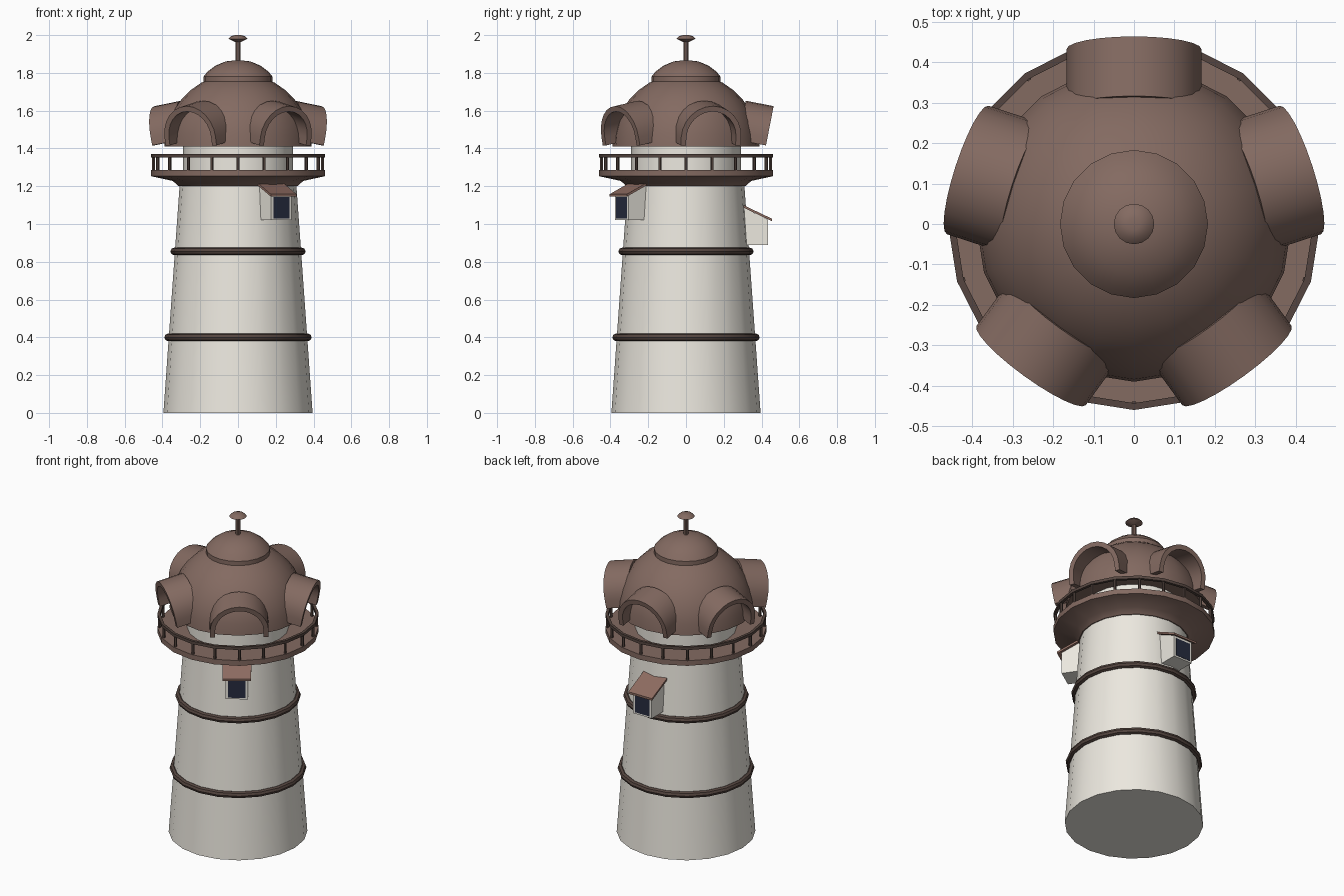
import bpy, bmesh
from math import sin, cos, pi, radians
from mathutils import Matrix, Vector

if "Cube" in bpy.data.objects:
    bpy.data.objects.remove(bpy.data.objects["Cube"])

def material(name, rgb):
    m = bpy.data.materials.new(name)
    m.diffuse_color = (*rgb, 1)
    m.use_nodes = True
    m.node_tree.nodes["Principled BSDF"].inputs["Base Color"].default_value = m.diffuse_color
    return m

WHITE = material("plaster", (0.84, 0.81, 0.74))
BROWN = material("roof_brown", (0.23, 0.145, 0.12))
DARK = material("trim_brown", (0.09, 0.06, 0.05))
TILE = material("tile_brown", (0.27, 0.15, 0.12))
GLASS = material("glass", (0.02, 0.025, 0.05))

def finish(name, bm, mat, matrix=None):
    bmesh.ops.remove_doubles(bm, verts=bm.verts, dist=1e-5)
    bmesh.ops.recalc_face_normals(bm, faces=bm.faces)
    if matrix:
        bm.transform(matrix)
    me = bpy.data.meshes.new(name)
    bm.to_mesh(me)
    bm.free()
    me.materials.append(mat)
    ob = bpy.data.objects.new(name, me)
    bpy.context.collection.objects.link(ob)
    bpy.ops.object.select_all(action='DESELECT')
    ob.select_set(True)
    bpy.context.view_layer.objects.active = ob
    bpy.ops.object.shade_smooth_by_angle(angle=radians(32))
    return ob

def lathe(name, profile, mat, n=20, closed=False):
    """Revolve (radius, z) points; closed joins last point to first."""
    bm = bmesh.new()
    rings = [[bm.verts.new((r * cos(2 * pi * i / n), r * sin(2 * pi * i / n), z)) for i in range(n)]
             if r > 0 else [bm.verts.new((0, 0, z))] for r, z in profile]
    pairs = list(zip(rings, rings[1:])) + ([(rings[-1], rings[0])] if closed else [])
    for a, b in pairs:
        for i in range(n):
            j = (i + 1) % n
            q = [a[i % len(a)], a[j % len(a)], b[j % len(b)], b[i % len(b)]]
            bm.faces.new(list(dict.fromkeys(q)))
    return finish(name, bm, mat)

def prism(name, outline, x0, x1, mat, matrix, strip=False):
    """Extrude a (y, z) outline along x; strip treats it as (outer, inner) halves."""
    bm = bmesh.new()
    n = len(outline)
    a, b = ([bm.verts.new((x, y, z)) for y, z in outline] for x in (x0, x1))
    for i in range(n):
        j = (i + 1) % n
        bm.faces.new((a[i], a[j], b[j], b[i]))
    for s in (a, b):
        if strip:
            for i in range(n // 2 - 1):
                bm.faces.new((s[i], s[i + 1], s[n - 2 - i], s[n - 1 - i]))
        else:
            bm.faces.new(s)
    return finish(name, bm, mat, matrix)

def facing(deg, r=0, z=0):
    return Matrix.Rotation(radians(deg), 4, 'Z') @ Matrix.Translation((r, 0, z))

# Tower and its bands
lathe("tower", [(0, 0), (0.395, 0), (0.308, 1.22), (0, 1.22)], WHITE)
for k, (r, z) in enumerate([(0.37, 0.40), (0.338, 0.855)]):
    lathe(f"band_{k}", [(r + 0.02 * cos(i * pi / 4), z + 0.02 * sin(i * pi / 4)) for i in range(8)],
          DARK, closed=True)

# Gallery deck, railing and lantern drum
lathe("gallery_deck", [(0, 1.2), (0.315, 1.2), (0.345, 1.228), (0.46, 1.253), (0.46, 1.285), (0, 1.285)], BROWN)
lathe("hand_rail", [(0.443, 1.352), (0.46, 1.352), (0.46, 1.37), (0.443, 1.37)], DARK, closed=True)
bm = bmesh.new()
for i in range(20):
    bmesh.ops.create_cone(bm, segments=6, radius1=0.009, radius2=0.009, depth=0.09, cap_ends=True,
                          matrix=facing(18 * i, 0.447, 1.317))
finish("railing_posts", bm, DARK)
lathe("lantern_drum", [(0, 1.27), (0.29, 1.27), (0.29, 1.43), (0, 1.43)], WHITE)

# Dome, cap and finial
arc = [(0.39 * cos(radians(t)), 1.41 + 0.39 * sin(radians(t))) for t in range(0, 71, 10)]
lathe("dome", [(0, 1.41)] + arc + [(0, 1.8)], BROWN)
lathe("dome_cap", [(0, 1.74), (0.183, 1.745), (0.183, 1.78), (0.16, 1.808), (0.12, 1.838),
                   (0.065, 1.861), (0, 1.868)], BROWN)
lathe("finial_rod", [(0, 1.85), (0.013, 1.85), (0.013, 1.975), (0, 1.975)], BROWN, 10)
lathe("finial_knob", [(0, 1.962), (0.018, 1.964), (0.05, 1.98), (0.035, 1.995), (0.015, 2.0), (0, 2.0)], BROWN, 16)

# Five hooded arches around the dome, tipped slightly downward
def arch(r, drop):
    pts = [(r * cos(pi * i / 12), r * sin(pi * i / 12)) for i in range(13)]
    return [(r, -drop)] + pts + [(-r, -drop)]

for k in range(5):
    prism(f"dome_arch_{k}", arch(0.167, 0.045) + arch(0.138, 0.045)[::-1], -0.15, 0, BROWN,
          facing(18 + 72 * k, 0.432, 1.46) @ Matrix.Rotation(radians(11), 4, 'Y'), strip=True)

# Box windows with sloping roofs
def box(name, x, y, z, mat, m):
    o = [(y[0], z[0]), (y[1], z[0]), (y[1], z[1]), (y[0], z[1])]
    return prism(name, o, x[0], x[1], mat, m)

for k, (deg, r, z) in enumerate([(-56, 0.41, 1.02), (90, 0.433, 0.89)]):
    m = facing(deg, r, z)
    # Body side profile, turned so its extrusion runs across the window
    turn = m @ Matrix.Rotation(-pi / 2, 4, 'Z')
    side = [(-0.15, 0), (0, 0), (0, 0.135), (-0.15, 0.207)]
    prism(f"window_box_{k}", side, -0.065, 0.065, WHITE, turn @ Matrix.Rotation(pi, 4, 'Z') @ Matrix.Scale(-1, 4, (0, 1, 0)))
    roof = [(-0.15, 0.207), (0.022, 0.125), (0.022, 0.138), (-0.15, 0.22)]
    prism(f"window_roof_{k}", roof, -0.082, 0.082, TILE, turn @ Matrix.Rotation(pi, 4, 'Z') @ Matrix.Scale(-1, 4, (0, 1, 0)))
    box(f"window_glass_{k}", (-0.01, 0.002), (-0.05, 0.05), (0.01, 0.122), GLASS, m)
